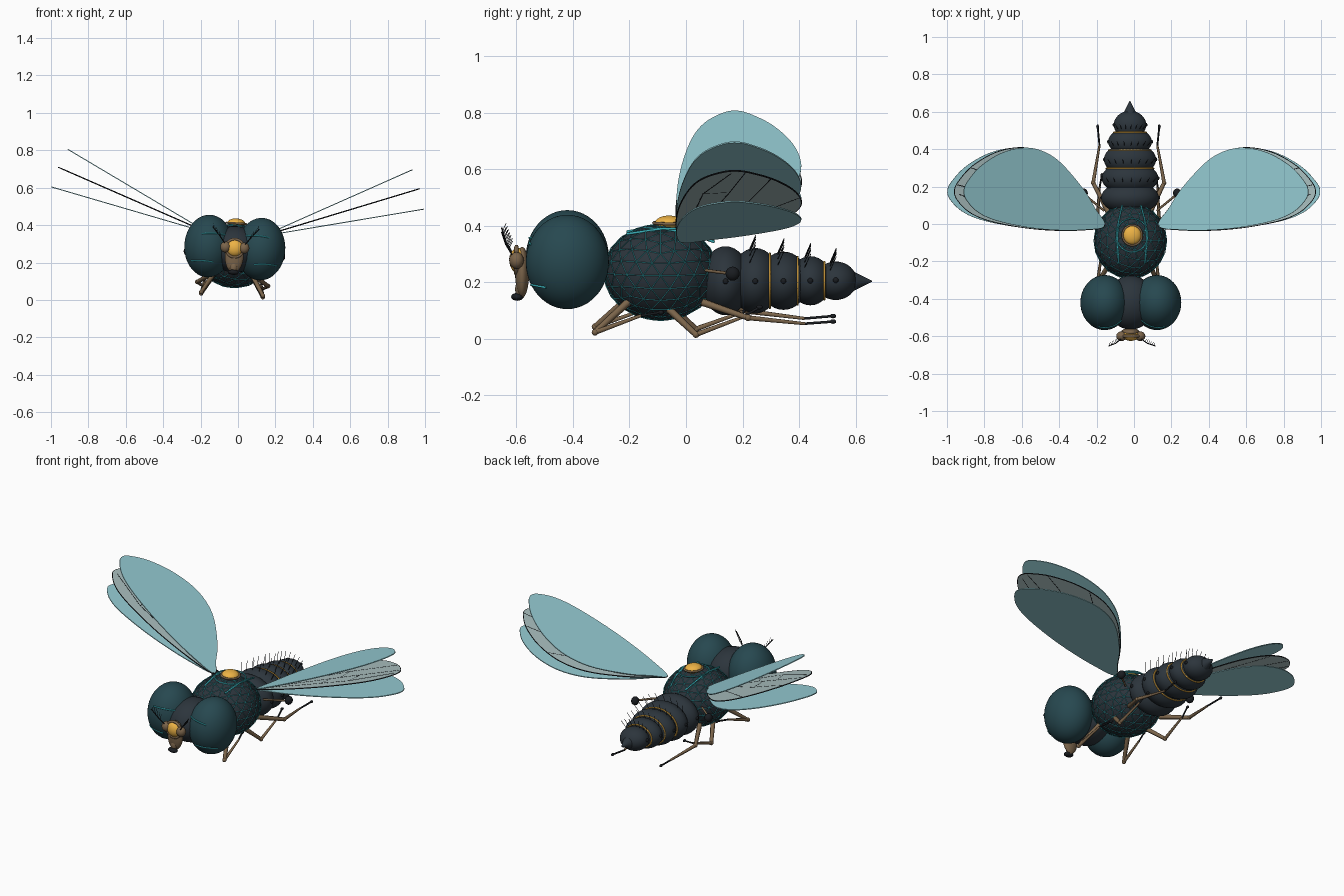
import bpy, bmesh, math
from mathutils import Matrix, Vector

if "Cube" in bpy.data.objects:
    bpy.data.objects.remove(bpy.data.objects["Cube"])


def mat(name, c):
    m = bpy.data.materials.new(name)
    m.diffuse_color = (*c, 1)
    m.use_nodes = True
    m.node_tree.nodes["Principled BSDF"].inputs["Base Color"].default_value = m.diffuse_color
    return m


BODY = mat("dark_shell", (0.025, 0.035, 0.045))
EYE = mat("eye_teal", (0.02, 0.065, 0.08))
TEAL = mat("teal_line", (0.04, 0.42, 0.47))
GOLD = mat("gold", (0.85, 0.45, 0.06))
BROWN = mat("brown", (0.2, 0.13, 0.07))
BLUR = mat("wing_blue", (0.3, 0.6, 0.65))
MEMBRANE = mat("wing_grey", (0.4, 0.52, 0.52))
BLACK = mat("black", (0.01, 0.012, 0.015))
SIDES = (("left", -1), ("right", 1))


def finish(name, bm, m, smooth=True):
    me = bpy.data.meshes.new(name)
    bm.normal_update()
    bm.to_mesh(me)
    bm.free()
    me.materials.append(m)
    for p in me.polygons:
        p.use_smooth = smooth
    ob = bpy.data.objects.new(name, me)
    bpy.context.collection.objects.link(ob)
    return ob


def ball(name, loc, r, m, seg=32):
    bm = bmesh.new()
    bmesh.ops.create_uvsphere(bm, u_segments=seg, v_segments=seg // 2, radius=1)
    bmesh.ops.transform(bm, verts=bm.verts,
                        matrix=Matrix.Translation(loc) @ Matrix.Diagonal((*r, 1)))
    return finish(name, bm, m)


def tube(name, paths, m, depth, radii=None, cyclic=False):
    cu = bpy.data.curves.new(name, 'CURVE')
    cu.dimensions = '3D'
    cu.bevel_depth = depth
    cu.bevel_resolution = 1
    cu.use_fill_caps = True
    for path in paths:
        sp = cu.splines.new('POLY')
        sp.points.add(len(path) - 1)
        sp.use_cyclic_u = cyclic
        for i, p in enumerate(path):
            sp.points[i].co = (*p, 1)
            if radii:
                sp.points[i].radius = radii[i]
    cu.materials.append(m)
    ob = bpy.data.objects.new(name, cu)
    bpy.context.collection.objects.link(ob)
    return ob


def smooth_loop(pts, n=5):
    out, k = [], len(pts)
    for i in range(k):
        a, b, c, d = (Vector(pts[(i + j - 1) % k]) for j in range(4))
        for s in range(n):
            t = s / n
            out.append(0.5 * (2 * b + (c - a) * t + (2 * a - 5 * b + 4 * c - d) * t * t
                              + (3 * b - a - 3 * c + d) * t ** 3))
    return out


def ring(name, loc, rx, rz, axis, m, depth):
    pts = []
    for i in range(40):
        a = i * math.tau / 40
        u, v = rx * math.cos(a), rz * math.sin(a)
        pts.append(Vector(loc) + Vector((u, 0, v) if axis == 'Y' else (u, v, 0)))
    return tube(name, [pts], m, depth, cyclic=True)


# head, face and mouth
ball("head", (0, -.42, .27), (.13, .145, .125), BODY)
ball("muzzle", (0, -.58, .235), (.05, .025, .09), BROWN)
ball("face_lens", (0, -.595, .277), (.045, .03, .045), GOLD)
ring("face_lens_rim", (0, -.6, .277), .048, .048, 'Y', BROWN, .008)
ball("mouth_stem", (0, -.585, .175), (.022, .02, .035), BROWN, 16)
ball("mouth_pad", (0, -.597, .148), (.03, .022, .014), BLACK, 16)

for side, s in SIDES:
    # compound eye with glowing lines laid on its front
    ec, er = Vector((s * .14, -.42, .28)), (.13, .147, .167)
    ball(side + "_eye", ec, er, EYE, 48)
    arcs = []
    for z0, x0, x1 in ((.07, -.09, .04), (-.08, -.03, .09)):
        arc = []
        for i in range(13):
            dx = x0 + (x1 - x0) * i / 12
            dz = z0 - 1.5 * (dx - (x0 + x1) / 2) ** 2
            q = max(0, 1 - (dx / er[0]) ** 2 - (dz / er[2]) ** 2)
            arc.append(ec + Vector((s * dx, -er[1] * math.sqrt(q), dz)))
        arcs.append(arc)
    tube(side + "_eye_lines", arcs, TEAL, .004)

    # antenna with side hairs
    ball(side + "_antenna_base", (s * .05, -.6, .28), (.028, .026, .03), BROWN, 16)
    stem = [(s * .055, -.615, .30), (s * .085, -.638, .34), (s * .125, -.652, .385)]
    hairs = []
    for i in range(6):
        p = Vector(stem[0]).lerp(Vector(stem[2]), .3 + .12 * i)
        hairs.append([p, p + Vector((s * .004, .012, .025))])
    tube(side + "_antenna", [stem], BLACK, .003)
    tube(side + "_antenna_hairs", hairs, BLACK, .0012)

    # haltere
    tube(side + "_haltere_stem", [[(s * .14, .07, .25), (s * .25, .16, .245)]], BROWN, .006)
    ball(side + "_haltere_knob", (s * .25, .165, .245), (.022, .025, .025), BLACK, 16)

    # legs: thigh, shin and thin foot
    legs = {
        "front": [(.1, -.2, .14), (.165, -.322, .032), (.145, -.16, .09), (.12, -.09, .1)],
        "middle": [(.11, -.07, .12), (.165, .035, .024), (.155, .2, .085), (.145, .26, .12)],
        "hind": [(.11, .06, .135), (.19, .22, .085), (.155, .42, .062), (.165, .52, .07)],
    }
    for kind, pts in legs.items():
        p = [(s * x, y, z) for x, y, z in pts]
        tube(f"{side}_{kind}_thigh", [p[:2]], BROWN, .013, (1.1, .8))
        tube(f"{side}_{kind}_shin", [p[1:3]], BROWN, .010, (1, .6))
        tube(f"{side}_{kind}_foot", [p[2:]], BLACK, .005)
        ball(f"{side}_{kind}_knee", p[1], (.012,) * 3, BROWN, 12)
        ball(f"{side}_{kind}_claw", p[3], (.008, .012, .008), BLACK, 12)

# thorax with triangulated line cage
tc, tr = (0, -.09, .235), (.193, .2, .169)
ball("thorax", tc, tr, BODY, 48)
bm = bmesh.new()
bmesh.ops.create_icosphere(bm, subdivisions=3, radius=1.0)
bmesh.ops.transform(bm, verts=bm.verts,
                    matrix=Matrix.Translation(tc) @ Matrix.Diagonal((*[r * 1.015 for r in tr], 1)))
cage = finish("thorax_line_cage", bm, TEAL, False)
w = cage.modifiers.new("wire", 'WIREFRAME')
w.thickness = .003

# dome on the back, with rim and two ridge lines
ball("back_dome", (0, -.06, .41), (.048, .05, .026), GOLD)
ring("back_dome_rim", (0, -.06, .41), .052, .054, 'Z', BROWN, .006)
ring("back_outer_ring", (0, -.06, .395), .085, .09, 'Z', TEAL, .004)
tube("back_ridges", [[(s * .07, -.21, .375), (s * .08, -.08, .395), (s * .07, .02, .375),
                      (s * .05, .1, .345)] for _, s in SIDES], TEAL, .005)

# abdomen segments, tail spike, gold seams, spiracles and bristles
segs = [(.14, .155, .122), (.245, .152, .116), (.345, .14, .103), (.44, .117, .087), (.53, .087, .068)]
for i, (y, rx, rz) in enumerate(segs):
    ball(f"abdomen_segment_{i + 1}", (0, y, .205), (rx, .088 if i < 3 else .075, rz), BODY)
    for side, s in SIDES:
        ball(f"{side}_spiracle_{i + 1}", (s * rx * .985, y, .212), (.008, .01, .01), BLACK, 12)
for i, (y, rx, rz) in enumerate([(.297, .127, .097), (.395, .113, .084), (.49, .088, .067), (.572, .06, .049)]):
    ring(f"abdomen_seam_{i + 1}", (0, y, .205), rx, rz, 'Y', GOLD, .004)
bm = bmesh.new()
bmesh.ops.create_cone(bm, cap_ends=True, segments=24, radius1=.05, radius2=.002, depth=.095,
                      matrix=Matrix.Translation((0, .61, .203)) @ Matrix.Rotation(-math.pi / 2, 4, 'X'))
tail = finish("tail_spike", bm, BODY, False)
bristles = []
for y, rx, rz in segs[1:]:
    for k in range(-3, 4):
        a = k * .3
        p = Vector((rx * math.sin(a), y - .02, .205 + rz * .97 * math.cos(a)))
        bristles.append([p, p + Vector((.02 * math.sin(a), .022, .05))])
tube("abdomen_bristles", bristles, BLACK, .0014)

# wings: three positions of the beat on each side, veins on the middle one
outline = smooth_loop([(0, 0, 0), (.06, .095, 0), (.135, .2, 0), (.27, .335, 0), (.38, .398, 0),
                       (.5, .418, 0), (.64, .39, 0), (.77, .32, 0), (.85, .24, 0), (.875, .19, 0),
                       (.86, .14, 0), (.79, .075, 0), (.68, .03, 0), (.5, -.005, 0),
                       (.32, -.022, 0), (.14, -.022, 0)])
veins = [[(0, 0), (.3, .03), (.6, .07), (.85, .17)], [(0, 0), (.3, .08), (.6, .16), (.86, .22)],
         [(0, 0), (.25, .12), (.5, .23), (.78, .31)], [(0, 0), (.2, .15), (.38, .28), (.55, .41)],
         [(.42, .05), (.45, .12)], [(.6, .07), (.62, .165)], [(.5, .135), (.5, .23)]]
for side, s in SIDES:
    for level, deg, m in (("upper", 27.3, BLUR), ("middle", 20.2, MEMBRANE), ("lower", 12.9, BLUR)):
        M = (Matrix.Diagonal((s, 1, 1, 1)) @ Matrix.Translation((.145, -.01, .35))
             @ Matrix.Rotation(-math.radians(deg), 4, 'Y'))
        bm = bmesh.new()
        bm.faces.new([bm.verts.new(M @ p) for p in outline])
        if s > 0:
            bmesh.ops.reverse_faces(bm, faces=bm.faces)
        wing = finish(f"{side}_{level}_wing", bm, m, False)
        sol = wing.modifiers.new("thickness", 'SOLIDIFY')
        sol.thickness = .005
        sol.offset = 0
        if level == "middle":
            tube(side + "_wing_veins", [[M @ Vector((*p, 0)) for p in v] for v in veins], BLACK, .0035)
            tube(side + "_wing_edge", [[M @ p for p in outline]], BLACK, .003, cyclic=True)

# slight bank of the whole insect
pivot = Vector((0, 0, .28))
bank = (Matrix.Translation((-.017, 0, 0)) @ Matrix.Translation(pivot)
        @ Matrix.Rotation(math.radians(3.4), 4, 'Y') @ Matrix.Translation(-pivot))
for ob in bpy.context.collection.objects:
    ob.matrix_world = bank
